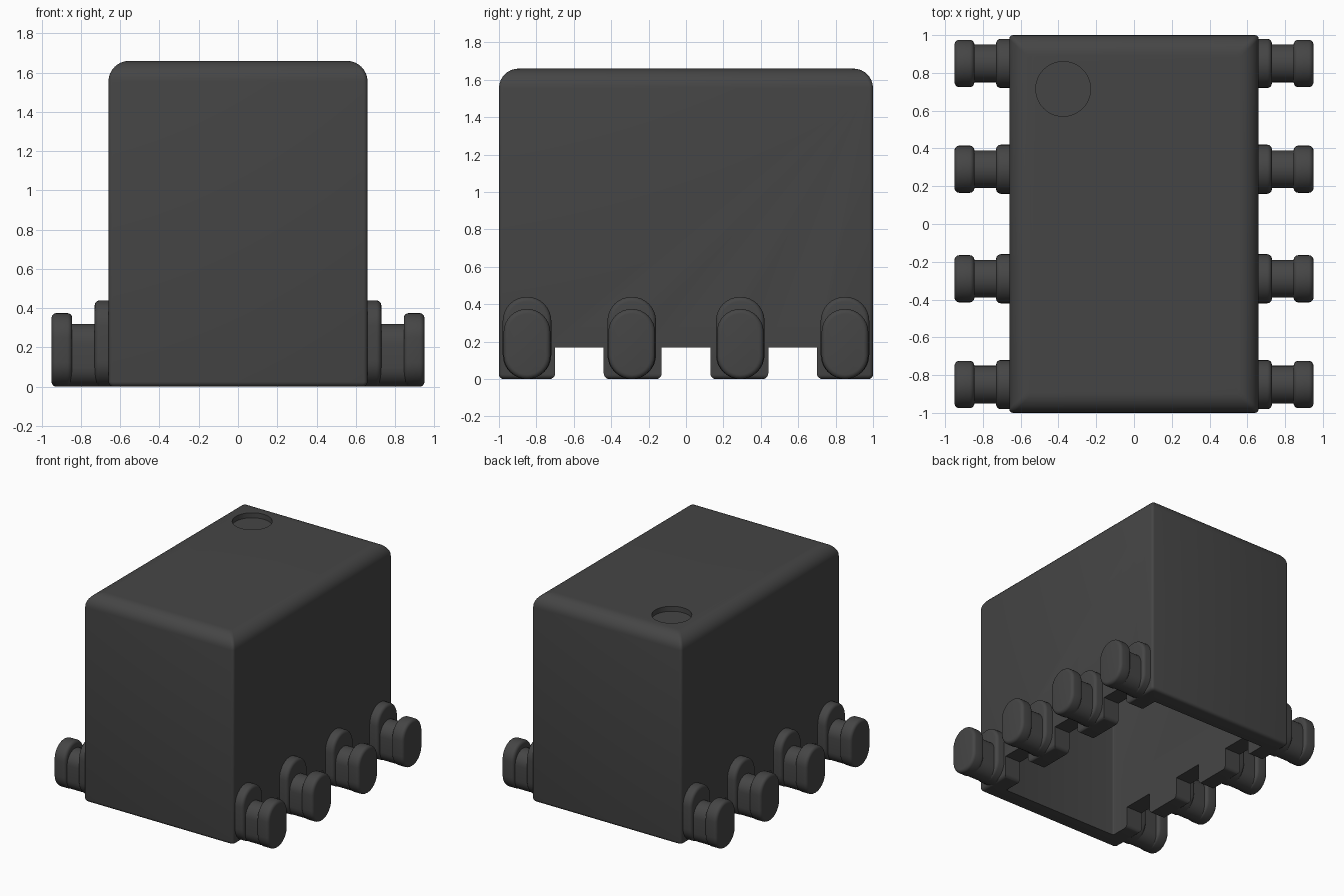
import bpy, bmesh
from math import sin, cos, pi, radians
from mathutils import Vector

if "Cube" in bpy.data.objects:
    bpy.data.objects.remove(bpy.data.objects["Cube"])

grey = bpy.data.materials.new("dark_grey_plastic")
grey.use_nodes = True
grey.diffuse_color = (0.06, 0.06, 0.06, 1)
grey.node_tree.nodes["Principled BSDF"].inputs["Base Color"].default_value = grey.diffuse_color


def loft(name, rings):
    """Solid skinned through equal-length closed rings, capped at both ends."""
    bm = bmesh.new()
    loops = [[bm.verts.new(p) for p in ring] for ring in rings]
    n = len(loops[0])
    for a, b in zip(loops, loops[1:]):
        for i in range(n):
            j = (i + 1) % n
            bm.faces.new((a[i], a[j], b[j], b[i]))
    bm.faces.new(loops[0][::-1])
    bm.faces.new(loops[-1])
    bmesh.ops.recalc_face_normals(bm, faces=bm.faces[:])
    mesh = bpy.data.meshes.new(name)
    bm.to_mesh(mesh)
    bm.free()
    mesh.materials.append(grey)
    obj = bpy.data.objects.new(name, mesh)
    bpy.context.collection.objects.link(obj)
    return obj


def rounding(r, steps=8):
    """(inset, distance) pairs of a quarter round, running inwards."""
    return [(r - r * cos(t), r * sin(t)) for t in (pi / 2 * k / steps for k in range(steps + 1))]


def rounded_rect(hx, hy, z, r, steps=4):
    pts = []
    for q, (sx, sy) in enumerate(((1, 1), (-1, 1), (-1, -1), (1, -1))):
        for k in range(steps + 1):
            t = pi / 2 * (q + k / steps)
            pts.append(Vector((sx * (hx - r) + r * cos(t), sy * (hy - r) + r * sin(t), z)))
    return pts


def stadium(x, y, top, width, inset, steps=16):
    """Upright round-ended outline standing on the ground."""
    r, pts = width / 2, []
    for cz, start in ((top - r, 0), (r, pi)):
        for k in range(steps + 1):
            t = start + pi * k / steps
            pts.append(Vector((x, y + (r - inset) * cos(t), cz + (r - inset) * sin(t))))
    return pts


def cut(target, cutter):
    mod = target.modifiers.new("cut", "BOOLEAN")
    mod.operation, mod.solver, mod.object = "DIFFERENCE", "EXACT", cutter
    cutter.hide_render = True
    bpy.context.view_layer.objects.active = target
    bpy.ops.object.modifier_apply(modifier=mod.name)
    bpy.data.objects.remove(cutter)


def smooth(obj):
    bpy.ops.object.select_all(action="DESELECT")
    obj.select_set(True)
    bpy.context.view_layer.objects.active = obj
    bpy.ops.object.shade_smooth_by_angle(angle=radians(35))


# Housing shell with rounded top and slightly rounded lower rim
HX, HY, HZ, WALL = 0.66, 1.0, 1.66, 0.14
levels = [(i, 0.025 - d) for i, d in rounding(0.025, 4)][::-1]
levels += [(i, HZ - 0.105 + d) for i, d in rounding(0.105)]
housing = loft("housing", [rounded_rect(HX - i, HY - i, z, 0.02) for i, z in levels])

# Hollow interior, open below
cut(housing, loft("hollow_cutter", [rounded_rect(HX - WALL, HY - WALL, z, 0.01)
                                    for z in (-0.1, HZ - WALL)]))

# Gaps between the feet, flared where they meet the ground
for y0, y1 in ((-0.70, -0.44), (-0.13, 0.13), (0.44, 0.70)):
    flare = [(0.03 - d, i) for i, d in rounding(0.03, 5)]
    right = [(y1 + 0.03, -0.05)]
    right += [(y1 + 0.03 - 0.03 * sin(t), 0.03 - 0.03 * cos(t))
              for t in (pi / 2 * k / 5 for k in range(6))] + [(y1, 0.17)]
    left = [(y0 + y1 - y, z) for y, z in reversed(right)]
    cut(housing, loft("gap_cutter", [[Vector((x, y, z)) for y, z in right + left] for x in (-1, 1)]))

# Round marker dimple on the top
dimple = [[Vector((-0.375 + 0.145 * cos(2 * pi * k / 48), 0.715 + 0.145 * sin(2 * pi * k / 48), z))
           for k in range(48)] for z in (HZ - 0.04, HZ + 0.1)]
cut(housing, loft("dimple_cutter", dimple))
smooth(housing)

# Winding pegs: flange on the wall, narrow neck, wide head
for side, s in (("left", 1), ("right", -1)):
    for n, y in enumerate((-0.85, -0.29, 0.29, 0.85), 1):
        outer = rounding(0.025, 5)
        flange = [(0, 0.6)] + [(i, 0.705 + d) for i, d in outer]
        neck = [(0, 0.7), (0, 0.87)]
        head = [(i, 0.87 - d) for i, d in outer][::-1] + [(i, 0.925 + d) for i, d in outer]
        for part, rings, top, width in (("flange", flange, 0.44, 0.26),
                                        ("neck", neck, 0.32, 0.20),
                                        ("head", head, 0.375, 0.25)):
            smooth(loft(f"{side}_peg_{part}_{n}",
                        [stadium(s * x, y, top, width, i) for i, x in rings]))
